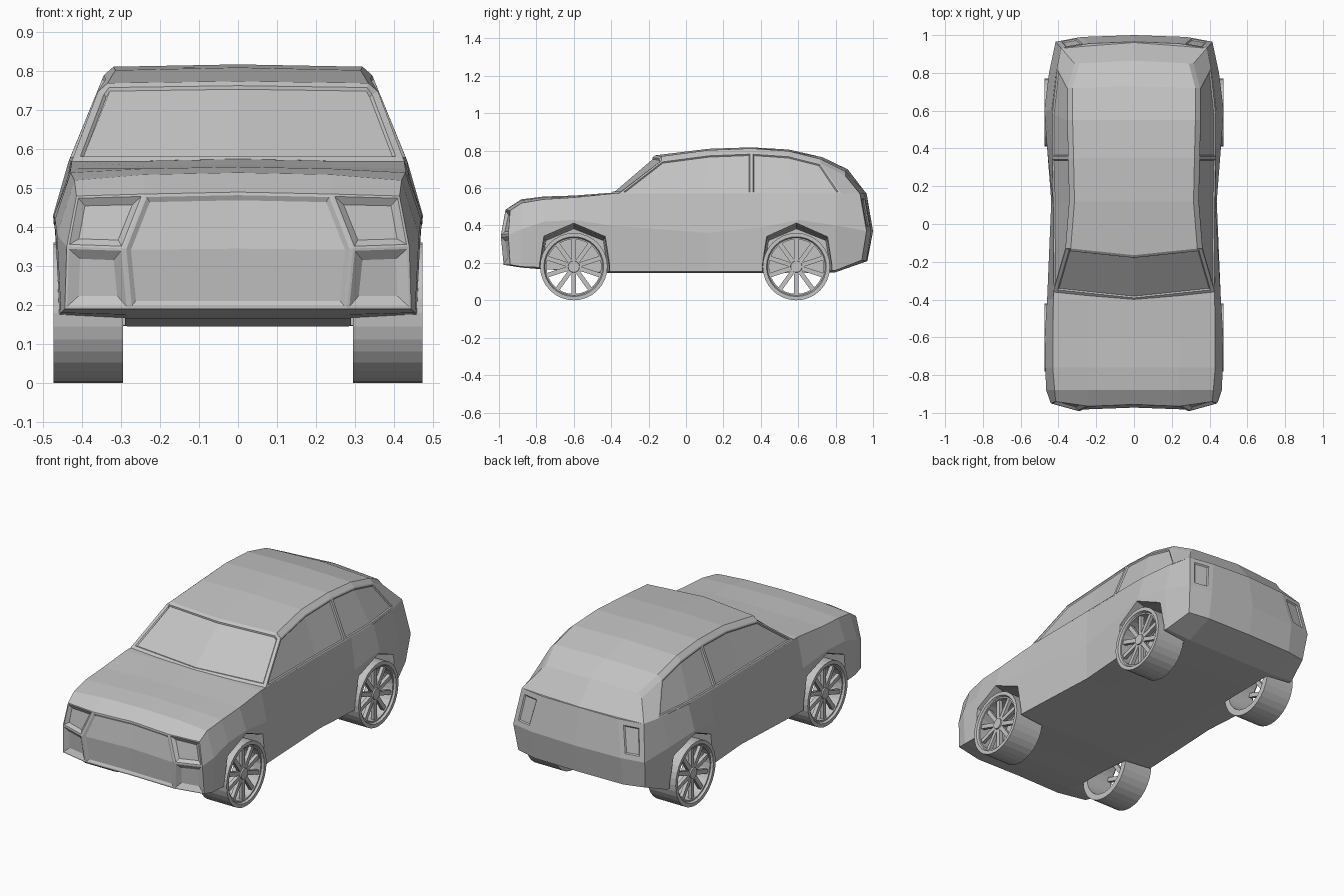
import bpy
import bmesh
import math
from mathutils import Vector, Matrix

cube = bpy.data.objects.get("Cube")
if cube:
    bpy.data.objects.remove(cube, do_unlink=True)

grey = bpy.data.materials.new("plain_grey")
grey.use_nodes = True
COLOUR = (0.55, 0.55, 0.55, 1)
grey.diffuse_color = COLOUR
grey.node_tree.nodes["Principled BSDF"].inputs["Base Color"].default_value = COLOUR


def make_object(name, bm):
    bmesh.ops.recalc_face_normals(bm, faces=bm.faces)
    mesh = bpy.data.meshes.new(name)
    bm.to_mesh(mesh)
    bm.free()
    mesh.materials.append(grey)
    obj = bpy.data.objects.new(name, mesh)
    bpy.context.collection.objects.link(obj)
    return obj


def mirror_point(p):
    return Vector((-p[0], p[1], p[2]))


def full_ring(bm, half):
    """Half section from centre to centre, completed on the other side."""
    points = [Vector(p) for p in half]
    points += [mirror_point(p) for p in reversed(half[1:-1])]
    return [bm.verts.new(p) for p in points]


def recess(bm, faces, border, bevel, depth):
    """Flat border around a region, then a sloped edge down to a sunken panel."""
    for thickness, drop in ((border, 0), (bevel, -depth)):
        bmesh.ops.inset_region(bm, faces=faces, thickness=thickness, depth=drop,
                               use_even_offset=True, use_boundary=True)


# ---- lower body: sections from nose to tail ----
# y, floor z, sill x z, waist x z, belt x z, top z
SECTIONS = [
    (-.96, .19, .445, .19, .44, .35, .415, .48, .49),
    (-.88, .175, .455, .18, .465, .38, .42, .52, .54),
    (-.76, .165, .46, .175, .47, .42, .43, .54, .555),
    (-.6, .16, .46, .17, .473, .43, .43, .55, .56),
    (-.4, .145, .455, .155, .46, .40, .427, .57, .575),
    (.12, .145, .43, .155, .438, .36, .43, .57, .58),
    (.4, .145, .45, .155, .46, .39, .435, .57, .58),
    (.6, .145, .46, .155, .475, .43, .435, .57, .58),
    (.8, .15, .44, .16, .45, .40, .412, .57, .58),
    (.95, .21, .40, .215, .415, .37, .385, .57, .575),
]
NOSE_BOW = (-.01, -.015, .02, .01, .02, -.005, .005)
TAIL_BOW = (.02, .015, -.01, .015, -.02, .005, .015)

bm = bmesh.new()
rings = []
for i, (y, floor, sx, sz, wx, wz, bx, bz, top) in enumerate(SECTIONS):
    half = [(0, y, floor), (.28, y, floor), (sx, y, sz), (wx, y, wz),
            (bx, y, bz), (.24, y, top - .005), (0, y, top)]
    bow = NOSE_BOW if i == 0 else TAIL_BOW if i == len(SECTIONS) - 1 else [0] * 7
    rings.append(full_ring(bm, [(p[0], p[1] + b, p[2]) for p, b in zip(half, bow)]))

for a, b in zip(rings, rings[1:]):
    for j in range(len(a)):
        k = (j + 1) % len(a)
        bm.faces.new((a[j], a[k], b[k], b[j]))


# nose and tail panels, meeting along a row of middle points
def end_cap(ring, mid_x, mid_y, mid_z, centre_y):
    centre = bm.verts.new((0, centre_y, mid_z))
    panels = []
    for side in (1, -1):
        mid = bm.verts.new((side * mid_x, mid_y, mid_z))
        f0, f1, s, w, b, h1, h0 = [ring[side * j] for j in range(7)]
        panels.append([bm.faces.new(c) for c in (
            (h1, b, w, mid), (mid, w, s, f1),
            (h0, h1, mid, centre), (centre, mid, f1, f0))])
    return panels


nose = end_cap(rings[0], .295, -.99, .345, -.98)
tail = end_cap(rings[-1], .28, .99, .37, 1.0)
bmesh.ops.recalc_face_normals(bm, faces=bm.faces)

recess(bm, [f for panel in nose for f in panel[2:]], .008, .012, .008)   # grille
for panel in nose:
    recess(bm, [panel[0]], .006, .018, .014)    # headlight
    recess(bm, [panel[1]], .006, .026, .016)    # lower intake
for panel in tail:
    recess(bm, [panel[0]], .028, .006, .006)    # tail light
body = make_object("lower_body", bm)

# ---- wheel arches: tapered prisms cut from the body ----
AXLES = (-.6, .59)
ARCH = [(-.19, 0), (-.19, .2), (-.165, .355), (0, .425), (.175, .355), (.2, .2), (.2, 0)]
bm = bmesh.new()
for axle in AXLES:
    for side in (1, -1):
        loops = [[bm.verts.new((side * x, axle + y * k, z * k)) for y, z in ARCH]
                 for x, k in ((.29, .9), (.43, .94), (.55, 1.03))]
        bm.faces.new(loops[0])
        bm.faces.new(loops[-1])
        for a, b in zip(loops, loops[1:]):
            for j in range(len(a)):
                bm.faces.new((a[j - 1], a[j], b[j], b[j - 1]))
cutter = make_object("wheel_arch_cutter", bm)
cutter.hide_render = True

cut = body.modifiers.new("wheel_arches", 'BOOLEAN')
cut.operation = 'DIFFERENCE'
cut.solver = 'EXACT'
cut.object = cutter
bpy.context.view_layer.objects.active = body
bpy.ops.object.modifier_apply(modifier=cut.name)
bpy.data.objects.remove(cutter, do_unlink=True)

# ---- cabin: belt line below, roof line above ----
# belt y x, roof y x z, roof centre y z
CABIN = [
    (-.36, .427, -.13, .335, .77, -.165, .775),
    (.1, .43, .12, .315, .803, .12, .81),
    (.35, .435, .35, .32, .812, .35, .818),
    (.58, .435, .55, .325, .798, .55, .806),
    (.83, .408, .72, .325, .755, .73, .765),
    (.93, .385, .85, .29, .69, .865, .70),
]
BELT = .57
bm = bmesh.new()
spans = []
for by, bx, ry, rx, rz, cy, cz in CABIN:
    half = [(bx, by, BELT), (rx + .025, ry, rz - .022), (rx, ry, rz)]
    right = [bm.verts.new(p) for p in half]
    left = [bm.verts.new(mirror_point(p)) for p in reversed(half)]
    spans.append(right + [bm.verts.new((0, cy, cz))] + left)

side_faces = {1: [], -1: []}
for a, b in zip(spans, spans[1:]):
    row = [bm.faces.new((a[j], a[j + 1], b[j + 1], b[j])) for j in range(6)]
    side_faces[1].append(row[0])
    side_faces[-1].append(row[-1])

cowl = bm.verts.new((0, -.405, BELT))
hatch_foot = bm.verts.new((0, .965, BELT))
screen = []
for span, foot in ((spans[0], cowl), (spans[-1], hatch_foot)):
    pair = [bm.faces.new(span[:4] + [foot]), bm.faces.new(span[3:] + [foot])]
    screen.append(pair)
bm.faces.new([cowl] + [s[0] for s in spans] + [hatch_foot] + [s[-1] for s in reversed(spans)])
bmesh.ops.recalc_face_normals(bm, faces=bm.faces)

recess(bm, screen[0], .018, .006, .007)          # windscreen
for faces in side_faces.values():
    recess(bm, faces[:2], .009, .005, .007)      # front side window
    recess(bm, faces[2:4], .009, .005, .007)     # rear side window
make_object("cabin", bm)

# ---- wheels: open rim, spokes and hub ----
RADIUS, SIDES, SPOKES = .18, 32, 10
# radius and distance out from the car's centre line
RIM = [(.146, .295), (RADIUS, .295), (RADIUS, .474), (.16, .474), (.154, .462), (.146, .462)]


def build_wheel(name, side, axle):
    bm = bmesh.new()
    loops = []
    for i in range(SIDES):
        turn = Matrix.Rotation(math.tau * i / SIDES, 3, 'X')
        loops.append([bm.verts.new(turn @ Vector((x, 0, r))) for r, x in RIM])
    for i, b in enumerate(loops):
        a = loops[i - 1]
        for j in range(len(RIM)):
            bm.faces.new((a[j - 1], a[j], b[j], b[j - 1]))
    for i in range(SPOKES):
        turn = Matrix.Rotation(math.tau * i / SPOKES, 4, 'X')
        place = turn @ Matrix.Translation((.445, 0, .088)) @ Matrix.Diagonal((.02, .024, .125, 1))
        bmesh.ops.create_cube(bm, size=1, matrix=place)
    bmesh.ops.create_cone(bm, cap_ends=True, segments=SPOKES * 2, radius1=.036, radius2=.03,
                          depth=.035, matrix=Matrix.Translation((.445, 0, 0))
                          @ Matrix.Rotation(math.pi / 2, 4, 'Y'))
    for v in bm.verts:
        v.co = Vector((side * v.co.x, v.co.y + axle, v.co.z + RADIUS))
    make_object(name, bm)


for end, axle in zip(("front", "rear"), AXLES):
    for label, side in (("left", 1), ("right", -1)):
        build_wheel(f"{end}_{label}_wheel", side, axle)
